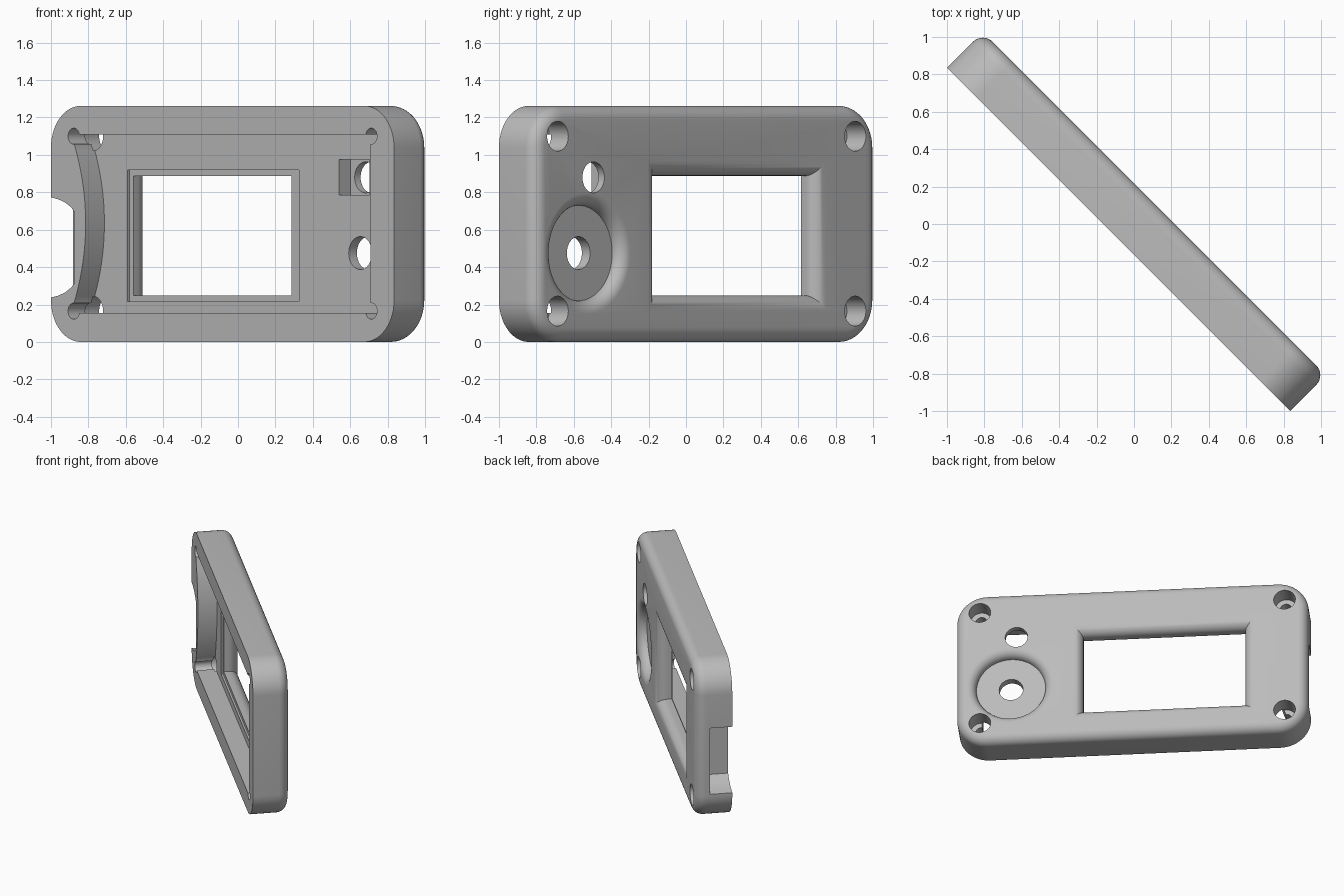
import bpy, bmesh
from math import sin, cos, pi, radians
from mathutils import Matrix

if "Cube" in bpy.data.objects:
    bpy.data.objects.remove(bpy.data.objects["Cube"], do_unlink=True)

# Built upright: x along the panel, y from the inside to the outside, z up
INNER, FLOOR, OUTER = -0.117, 0.025, 0.155
HALF, HEIGHT = 1.2975, 1.262
HOLE_X, HOLE_LOW, HOLE_HIGH = 1.125, 0.165, 1.1

grey = bpy.data.materials.new("plain grey")
grey.use_nodes = True
grey.diffuse_color = (0.5, 0.5, 0.5, 1)
grey.node_tree.nodes["Principled BSDF"].inputs["Base Color"].default_value = (0.5, 0.5, 0.5, 1)


def circle(cx, cz, r, n=48):
    return [(cx + r * cos(2 * pi * i / n), cz + r * sin(2 * pi * i / n)) for i in range(n)]


def rect(x0, x1, z0, z1):
    return [(x0, z0), (x1, z0), (x1, z1), (x0, z1)]


def round_rect(x0, x1, z0, z1, r, n=14):
    pts = []
    centres = rect(x0 + r, x1 - r, z0 + r, z1 - r)
    for k, (cx, cz) in enumerate(centres):
        for i in range(n + 1):
            a = pi + (k + i / n) * pi / 2
            pts.append((cx + r * cos(a), cz + r * sin(a)))
    return pts


def loft(name, sections):
    """Closed solid through matching outlines, each given as (y, points)."""
    bm = bmesh.new()
    rings = [[bm.verts.new((x, y, z)) for x, z in pts] for y, pts in sections]
    for a, b in zip(rings, rings[1:]):
        for i in range(len(a)):
            j = (i + 1) % len(a)
            bm.faces.new((a[i], a[j], b[j], b[i]))
    bm.faces.new(rings[0])
    bm.faces.new(rings[-1])
    bmesh.ops.recalc_face_normals(bm, faces=bm.faces)
    mesh = bpy.data.meshes.new(name)
    bm.to_mesh(mesh)
    bm.free()
    obj = bpy.data.objects.new(name, mesh)
    bpy.context.collection.objects.link(obj)
    return obj


def quarter_round(outline, r, steps=8):
    """Sections rounding over to the outer face; outline takes an offset."""
    angles = [i / steps * pi / 2 for i in range(steps + 1)]
    return [(OUTER - r + r * sin(a), outline(r * (1 - cos(a)))) for a in angles]


# Panel with rounded corners and a rounded outer edge
def panel_outline(d):
    return round_rect(-HALF + d, HALF - d, d, HEIGHT - d, 0.225 - d)


panel = loft("front_panel", [(INNER, panel_outline(0))] + quarter_round(panel_outline, 0.075))
panel.data.materials.append(grey)

cutters = []


def cut(name, *sections):
    obj = loft(name, sections)
    obj.hide_render = True
    cutters.append(obj)


# Inside pocket, with one end wall bulging inward
steps = 28
bulge = []
for i in range(steps + 1):
    t = 1 - 2 * i / steps
    bulge.append((-1.12 + 0.085 * (1 - t * t), 0.635 + 0.42 * t))
pocket = [(-1.12, 0.155), (1.12, 0.155), (1.12, 1.11), (-1.12, 1.11)] + bulge
cut("pocket_cutter", (-0.2, pocket), (FLOOR, pocket))

# Screw holes with wide counterbores
for x in (-HOLE_X, HOLE_X):
    for z in (HOLE_LOW, HOLE_HIGH):
        cut("screw_cutter", (-0.2, circle(x, z, 0.043)), (0.1, circle(x, z, 0.043)))
        cut("counterbore_cutter", (0.012, circle(x, z, 0.08)), (0.25, circle(x, z, 0.08)))

# Screen ledge and window flaring out to the outer face
ledge = rect(-0.86, 0.436, 0.217, 0.92)
cut("ledge_cutter", (-0.05, ledge), (0.04, ledge))


def window(d):
    return rect(-0.83 - d, 0.365 + d, 0.248 - d, 0.888 + d)


cut("window_cutter", (0, window(0)), *quarter_round(window, 0.08), (0.25, window(0.08)))


# Round dish with a soft rim, and its shaft hole
def dish(d):
    return circle(0.9, 0.475, 0.255 + d, 64)


cut("dish_cutter", *quarter_round(dish, 0.068), (0.25, dish(0.068)))
shaft = circle(0.9, 0.475, 0.088)
cut("shaft_cutter", (-0.05, shaft), (0.2, shaft))

# Small button hole and the square seat behind it
seat = rect(0.739, 0.971, 0.785, 0.975)
button = circle(0.855, 0.88, 0.083)
cut("seat_cutter", (-0.05, seat), (0.11, seat))
cut("button_cutter", (-0.05, button), (0.25, button))

# Flared cable notch through the end wall
side = [(-1.12, 0.19), (-1.145, 0.215), (-1.19, 0.24), (-1.24, 0.257), (-1.2975, 0.268), (-1.4, 0.27)]
notch = [(x, 0.505 + h) for x, h in side] + [(x, 0.505 - h) for x, h in reversed(side)]
cut("notch_cutter", (-0.2, notch), (0.05, notch))

# Cut everything out of the panel
bpy.context.view_layer.objects.active = panel
for cutter in cutters:
    mod = panel.modifiers.new(cutter.name, "BOOLEAN")
    mod.operation = "DIFFERENCE"
    mod.solver = "EXACT"
    mod.object = cutter
    bpy.ops.object.modifier_apply(modifier=mod.name)
for cutter in cutters:
    bpy.data.objects.remove(cutter, do_unlink=True)

# Turn the panel to its diagonal stance
panel.data.transform(Matrix.Rotation(radians(-45), 4, "Z"))
for obj in bpy.context.selected_objects:
    obj.select_set(False)
panel.select_set(True)
bpy.ops.object.shade_smooth_by_angle(angle=radians(30))
